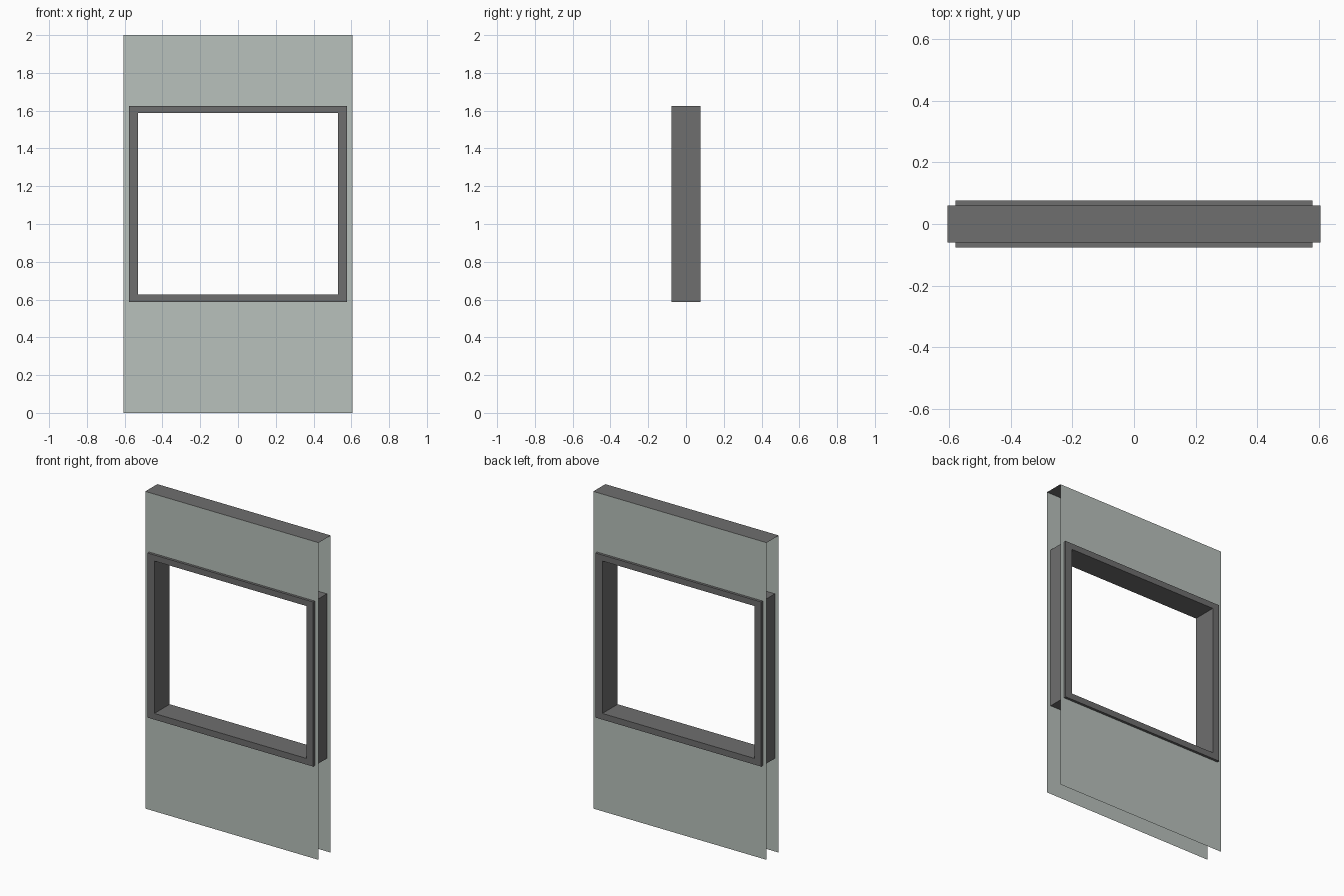
import bpy, bmesh

if "Cube" in bpy.data.objects:
    bpy.data.objects.remove(bpy.data.objects["Cube"])

def material(name, rgb):
    m = bpy.data.materials.new(name)
    m.diffuse_color = (*rgb, 1)
    m.use_nodes = True
    m.node_tree.nodes["Principled BSDF"].inputs["Base Color"].default_value = m.diffuse_color
    return m

pale = material("pale green grey", (0.485, 0.535, 0.503))
dark = material("dark grey", (0.156, 0.156, 0.156))

def make(name, bm, mat):
    mesh = bpy.data.meshes.new(name)
    bm.to_mesh(mesh)
    bm.free()
    mesh.materials.append(mat)
    ob = bpy.data.objects.new(name, mesh)
    bpy.context.collection.objects.link(ob)
    return ob

def ring(bm, outer, inner, y, flip):
    """Flat rectangle with a rectangular hole; rects are (half width, z0, z1)."""
    loops = []
    for w, a, b in (outer, inner):
        loops.append([bm.verts.new((x, y, z)) for x, z in
                      ((-w, a), (w, a), (w, b), (-w, b))])
    o, i = loops
    for k in range(4):
        n = (k + 1) % 4
        f = bm.faces.new((o[k], o[n], i[n], i[k]))
        if flip:
            f.normal_flip()
    return loops

WALL = (0.605, 0.0, 2.0)
FRAME = (0.578, 0.587, 1.625)
HOLE = (0.53, 0.626, 1.587)
WALL_Y, FRAME_Y = 0.06, 0.076

# Front and back wall sheets, open at the sides and bottom
for name, s in (("front_wall_sheet", -1), ("back_wall_sheet", 1)):
    bm = bmesh.new()
    ring(bm, WALL, FRAME, s * WALL_Y, s > 0)
    make(name, bm, pale)

# Top cap joining the two sheets
bm = bmesh.new()
w, y = WALL[0], WALL_Y
bm.faces.new([bm.verts.new(p) for p in
              ((-w, -y, 2), (w, -y, 2), (w, y, 2), (-w, y, 2))])
make("top_cap", bm, dark)

# Window frame running through both sheets
bm = bmesh.new()
front = ring(bm, FRAME, HOLE, -FRAME_Y, False)
back = ring(bm, FRAME, HOLE, FRAME_Y, True)
for f, b in zip(front, back):
    for k in range(4):
        n = (k + 1) % 4
        bm.faces.new((f[k], b[k], b[n], f[n]))
bmesh.ops.recalc_face_normals(bm, faces=bm.faces)
make("window_frame", bm, dark)
